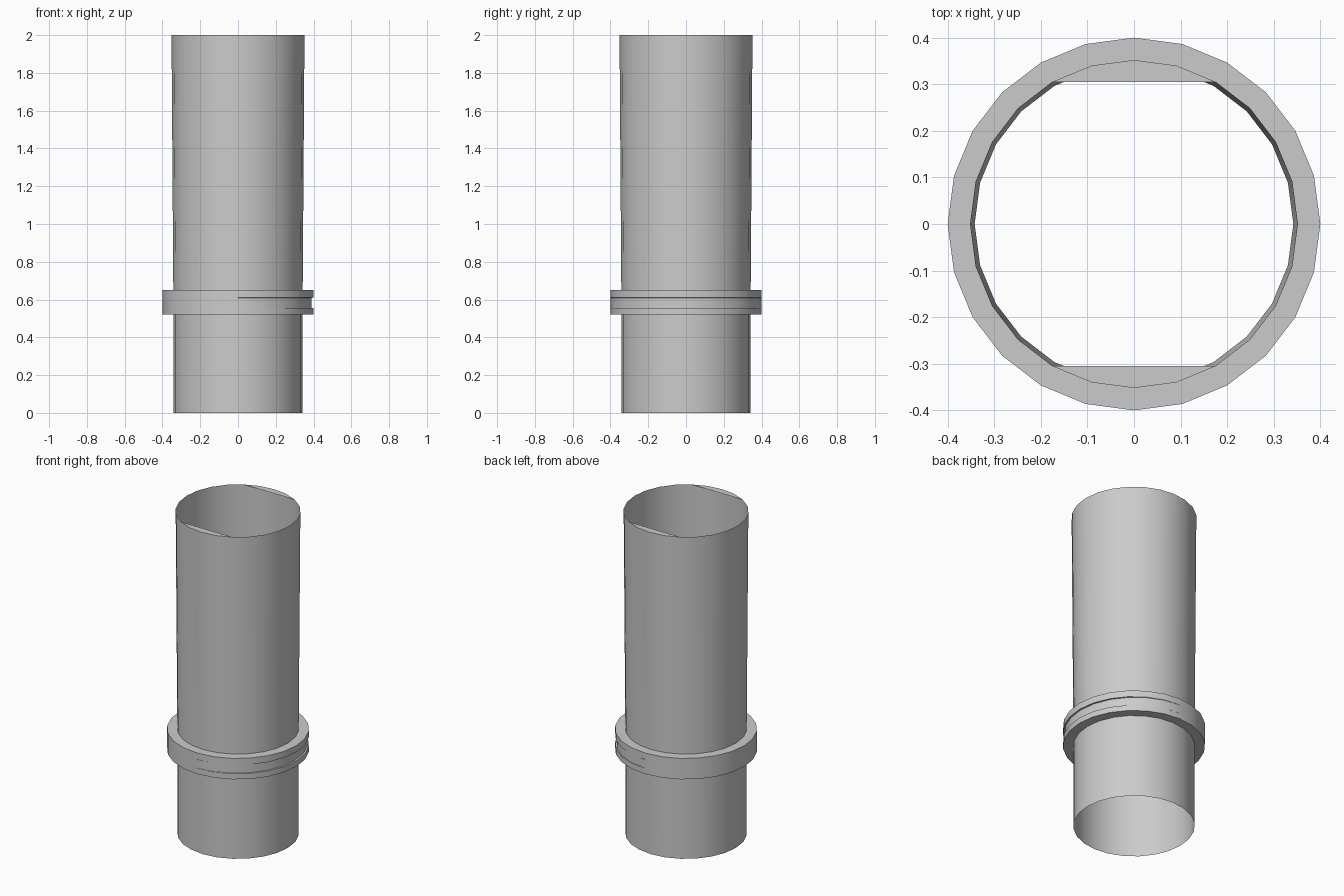
import bpy, bmesh
from math import cos, sin, pi

SIDES = 24

cube = bpy.data.objects.get("Cube")
if cube:
    bpy.data.objects.remove(cube, do_unlink=True)

grey = bpy.data.materials.new("plain grey")
grey.use_nodes = True
colour = (0.6, 0.6, 0.6, 1)
grey.diffuse_color = colour
grey.node_tree.nodes["Principled BSDF"].inputs["Base Color"].default_value = colour


def lathe(name, profile, closed=False, lids=False):
    """Spin (radius, height, groove depth) points; grooves fade out past +x."""
    bm = bmesh.new()
    rows = []
    for radius, height, depth in profile:
        row = []
        for i in range(SIDES):
            a = 2 * pi * i / SIDES
            r = radius - depth * max(0, cos(a))
            row.append(bm.verts.new((r * cos(a), r * sin(a), height)))
        rows.append(row)
    pairs = list(zip(rows, rows[1:]))
    if closed:
        pairs.append((rows[-1], rows[0]))
    for low, high in pairs:
        for i in range(SIDES):
            j = (i + 1) % SIDES
            bm.faces.new((low[i], low[j], high[j], high[i]))
    if lids:
        # Flat segments closing the front and back of the mouth
        for start in (SIDES // 6, SIDES * 2 // 3):
            bm.faces.new(rows[-1][start:start + SIDES // 6 + 1])
    mesh = bpy.data.meshes.new(name)
    bm.to_mesh(mesh)
    bm.free()
    mesh.materials.append(grey)
    obj = bpy.data.objects.new(name, mesh)
    bpy.context.collection.objects.link(obj)
    bpy.ops.object.select_all(action="DESELECT")
    obj.select_set(True)
    bpy.context.view_layer.objects.active = obj
    bpy.ops.object.shade_smooth_by_angle(angle=pi / 6)
    return obj


# Open thin-walled tube, widening slightly above the collar
lathe("tube", [(0.342, 0, 0), (0.342, 0.58, 0), (0.352, 2, 0)], lids=True)

# Collar with a shallow groove on its left side
lathe("collar", [(0.342, 0.52, 0), (0.4, 0.52, 0), (0.4, 0.555, 0),
                 (0.4, 0.556, 0.01), (0.4, 0.609, 0.01), (0.4, 0.61, 0),
                 (0.4, 0.65, 0), (0.342, 0.65, 0)], closed=True)
